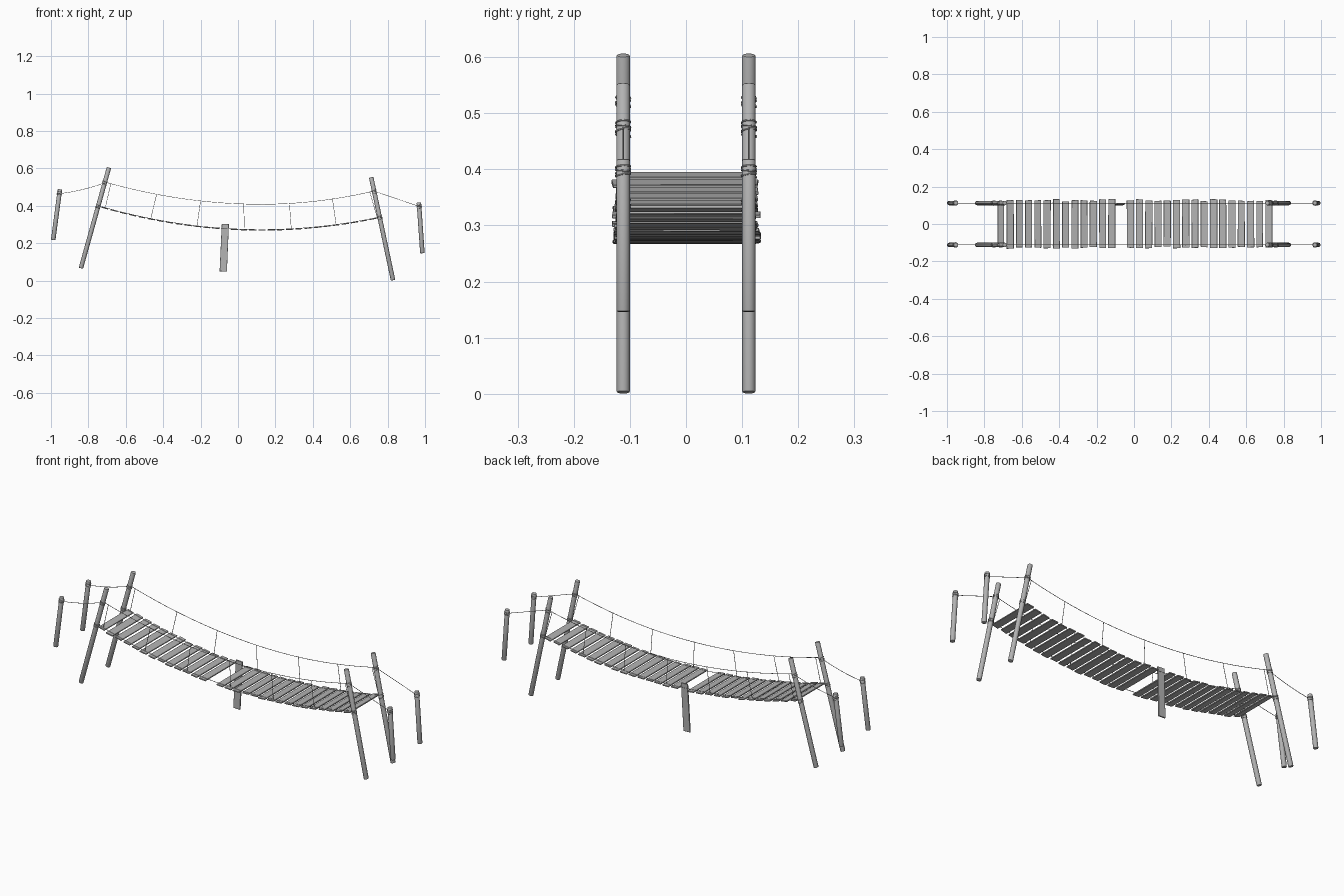
import bpy, bmesh, math, random
from mathutils import Vector, Matrix

random.seed(4)
cube = bpy.data.objects.get("Cube")
if cube:
    bpy.data.objects.remove(cube, do_unlink=True)

SIDE = 0.112      # distance of posts and ropes from the centre line
POST_R = 0.012
ROPE_R = 0.0013


def make_material(name, grey):
    mat = bpy.data.materials.new(name)
    mat.use_nodes = True
    colour = (grey, grey, grey, 1)
    mat.diffuse_color = colour
    mat.node_tree.nodes["Principled BSDF"].inputs["Base Color"].default_value = colour
    return mat


GREY = make_material("weathered grey", 0.45)


def activate(ob):
    bpy.ops.object.select_all(action='DESELECT')
    ob.select_set(True)
    bpy.context.view_layer.objects.active = ob


def add_mesh(name, bm, smooth=False):
    mesh = bpy.data.meshes.new(name)
    bm.to_mesh(mesh)
    bm.free()
    mesh.materials.append(GREY)
    ob = bpy.data.objects.new(name, mesh)
    bpy.context.collection.objects.link(ob)
    if smooth:
        activate(ob)
        bpy.ops.object.shade_smooth_by_angle(angle=math.radians(35))


# Round posts with softened ends
def post(name, bottom, top):
    bottom, top = Vector(bottom), Vector(top)
    axis = top - bottom
    bm = bmesh.new()
    bmesh.ops.create_cone(bm, cap_ends=True, segments=16, radius1=POST_R,
                          radius2=POST_R, depth=axis.length)
    rims = [e for e in bm.edges if abs(e.verts[0].co.z - e.verts[1].co.z) < 1e-5]
    bmesh.ops.bevel(bm, geom=rims, offset=0.003, segments=2, affect='EDGES', profile=0.5)
    turn = axis.to_track_quat('Z', 'Y').to_matrix().to_4x4()
    bm.transform(Matrix.Translation((bottom + top) / 2) @ turn)
    add_mesh(name, bm, True)


# Ropes as thin round tubes
def rope(name, points, radius=ROPE_R):
    curve = bpy.data.curves.new(name, 'CURVE')
    curve.dimensions = '3D'
    curve.bevel_depth = radius
    curve.bevel_resolution = 1
    curve.use_fill_caps = True
    spline = curve.splines.new('POLY')
    spline.points.add(len(points) - 1)
    for p, co in zip(spline.points, points):
        p.co = (*co, 1)
    curve.materials.append(GREY)
    ob = bpy.data.objects.new(name, curve)
    bpy.context.collection.objects.link(ob)
    activate(ob)
    bpy.ops.object.convert(target='MESH')
    bpy.ops.object.shade_smooth_by_angle(angle=math.radians(50))


# Rope wound loosely around a post
def lashing(name, centre, axis, turns=4):
    turn = Vector(axis).to_track_quat('Z', 'Y')
    pts = []
    for i in range(turns * 14 + 1):
        a = math.tau * i / 14
        r = POST_R + 0.001
        wobble = 0.003 * math.sin(a * 0.7)
        z = 0.005 * (i / 14 - turns / 2) + wobble
        pts.append(Vector(centre) + turn @ Vector((r * math.cos(a), r * math.sin(a), z)))
    rope(name, pts, 0.0015)


def deck_z(x):
    return 0.27 + 0.168 * (x - 0.125) ** 2


def rail_z(x):
    return 0.408 + (0.17 if x < 0.125 else 0.195) * (x - 0.125) ** 2


def spread(a, b, n):
    return [a + (b - a) * i / n for i in range(n + 1)]


# Plank: flat board with uneven ends and a worn edge
def plank(name, width, length, thick, matrix):
    bm = bmesh.new()
    bmesh.ops.create_cube(bm, size=1)
    bm.transform(Matrix.Diagonal((width, length, thick, 1)))
    for sx in (-1, 1):
        for sy in (-1, 1):
            dx, dy = random.uniform(-0.001, 0.001), random.uniform(-0.002, 0.002)
            for v in bm.verts:
                if v.co.x * sx > 0 and v.co.y * sy > 0:
                    v.co.x += dx
                    v.co.y += dy
    bmesh.ops.bevel(bm, geom=bm.edges[:], offset=0.0008, segments=1, affect='EDGES')
    bm.transform(matrix)
    add_mesh(name, bm)


# Posts, ropes and lashings, the same on both sides
POSTS = {  # name: bottom x, z, top x, z, heights of the lashings
    "right_tower_post": (-0.84, 0.066, -0.69, 0.604, (0.52, 0.394)),
    "left_tower_post": (0.829, 0.002, 0.712, 0.552, (0.476, 0.337)),
    "right_anchor_post": (-0.988, 0.217, -0.952, 0.488, (0.467,)),
    "left_anchor_post": (0.986, 0.146, 0.967, 0.418, (0.397,)),
}
HANGER_TOPS = (-0.68, -0.435, -0.2, 0.03, 0.275, 0.505, 0.705)
HANGER_FEET = (-0.71, -0.467, -0.22, 0.035, 0.285, 0.525, 0.745)

for y, side in ((-SIDE, "front"), (SIDE, "back")):
    for name, (bx, bz, tx, tz, ties) in POSTS.items():
        post(f"{side}_{name}", (bx, y, bz), (tx, y, tz))
        for z in ties:
            x = bx + (tx - bx) * (z - bz) / (tz - bz)
            lashing(f"{side}_lashing", (x, y, z), (tx - bx, 0, tz - bz))

    # Hand rail, deck rope and the stays to the anchors
    rope(f"{side}_hand_rope", [(x, y, rail_z(x)) for x in spread(-0.712, 0.726, 32)])
    rope(f"{side}_deck_rope", [(x, y, deck_z(x) + 0.003) for x in spread(-0.748, 0.757, 32)])
    stay = []
    for t in spread(0, 1, 8):
        z = 0.465 + 0.058 * t - 0.03 * t * (1 - t)
        stay.append((-0.953 + 0.241 * t, y, z))
    rope(f"{side}_right_stay", stay)
    rope(f"{side}_left_stay", [(0.726, y, 0.479), (0.967, y, 0.397)])

    # Hangers between the hand rail and the deck, with small knots
    for top, foot in zip(HANGER_TOPS, HANGER_FEET):
        ends = [(top, y, rail_z(top)), (foot, y, deck_z(foot))]
        rope(f"{side}_hanger", ends)
        for x, _, z in ends:
            bm = bmesh.new()
            bmesh.ops.create_icosphere(bm, subdivisions=1, radius=0.0025)
            bm.transform(Matrix.Translation((x, y, z)))
            add_mesh(f"{side}_knot", bm, True)

# Deck planks along the sag, one of them missing
COUNT, MISSING = 30, 13
for i, x in enumerate(spread(-0.712, 0.722, COUNT - 1)):
    if i == MISSING:
        continue
    slope = math.atan(0.336 * (x - 0.125))
    place = (Matrix.Translation((x, random.uniform(-0.002, 0.002), deck_z(x)))
             @ Matrix.Rotation(-slope + random.uniform(-0.02, 0.02), 4, 'Y')
             @ Matrix.Rotation(random.uniform(-0.003, 0.003), 4, 'Z'))
    plank("deck_plank", random.uniform(0.035, 0.039), random.uniform(0.245, 0.264),
          0.006, place)

# Loose plank hanging from the back rope
hang = (Matrix.Translation((-0.073, 0.106, 0.175))
        @ Matrix.Rotation(0.045, 4, 'Y') @ Matrix.Rotation(math.pi / 2 - 0.02, 4, 'X'))
plank("loose_plank", 0.038, 0.256, 0.007, hang)
